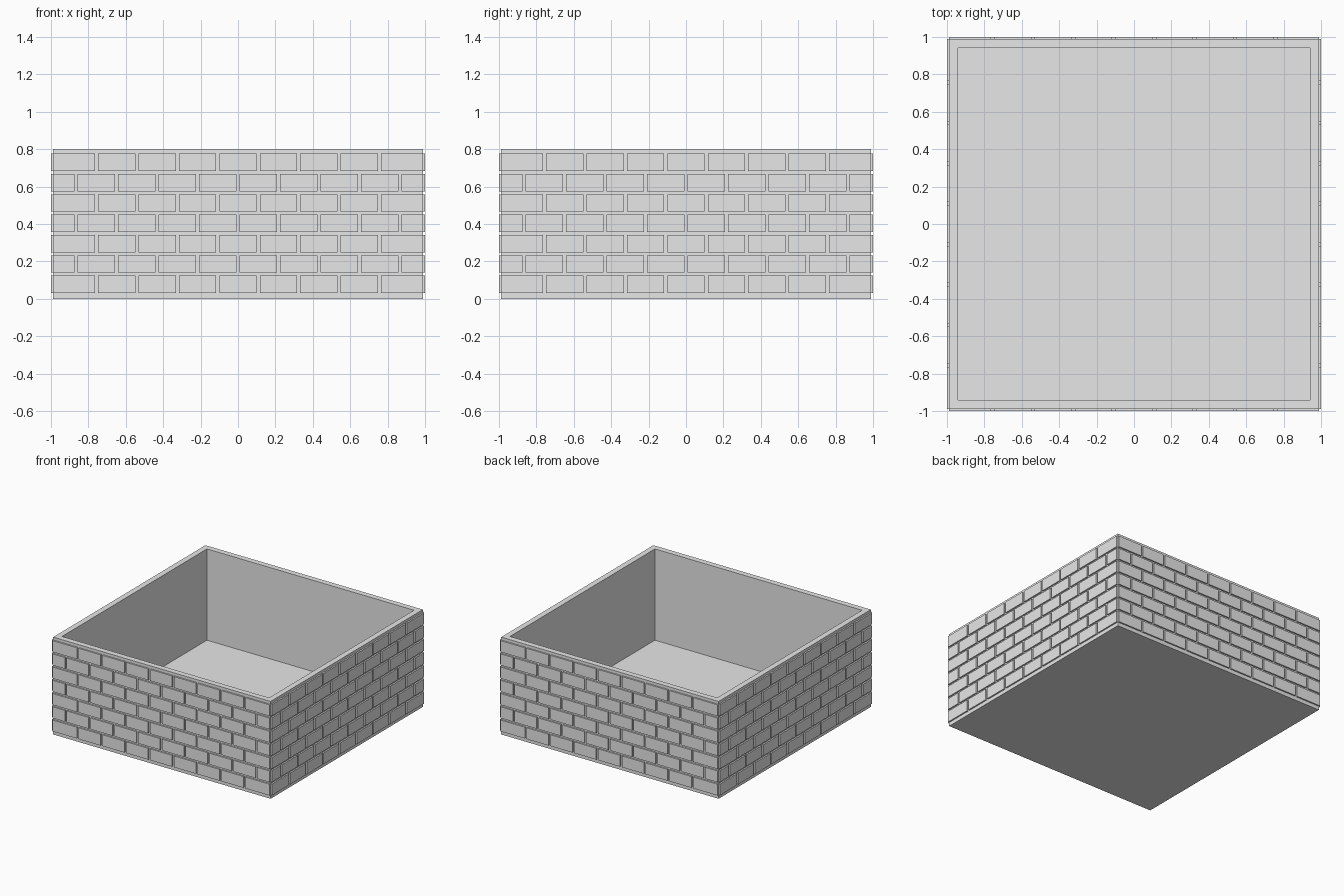
import bpy, bmesh, math
from mathutils import Matrix, Vector

if "Cube" in bpy.data.objects:
    bpy.data.objects.remove(bpy.data.objects["Cube"])

CORE, INNER, HEIGHT, FLOOR = 0.988, 0.922, 0.8, 0.05
PITCH, BRICK = 0.2163, 0.2            # brick spacing and length
ROW0, ROW_PITCH, ROW_H = 0.031, 0.1087, 0.093

stone = bpy.data.materials.new("grey_stone")
stone.diffuse_color = (0.8, 0.8, 0.8, 1)
stone.use_nodes = True
stone.node_tree.nodes["Principled BSDF"].inputs["Base Color"].default_value = stone.diffuse_color


def make_object(name, bm):
    bmesh.ops.recalc_face_normals(bm, faces=bm.faces)
    mesh = bpy.data.meshes.new(name)
    bm.to_mesh(mesh)
    bm.free()
    mesh.materials.append(stone)
    obj = bpy.data.objects.new(name, mesh)
    bpy.context.collection.objects.link(obj)
    return obj


def add_box(bm, lo, hi):
    lo, hi = Vector(lo), Vector(hi)
    m = Matrix.Translation((lo + hi) / 2) @ Matrix.Diagonal((*(hi - lo), 1))
    return bmesh.ops.create_cube(bm, size=1, matrix=m)["verts"]


# Open planter box: inset the top, then push it down to the floor
bm = bmesh.new()
add_box(bm, (-CORE, -CORE, 0), (CORE, CORE, HEIGHT))
top = max(bm.faces, key=lambda f: f.calc_center_median().z)
bmesh.ops.inset_region(bm, faces=[top], thickness=CORE - INNER)
floor = bmesh.ops.extrude_discrete_faces(bm, faces=[top])["faces"][0]
for v in floor.verts:
    v.co.z = FLOOR
make_object("planter_box", bm)


def brick_spans(row):
    """Start and end of each brick; the end bricks reach the wall edge."""
    count = 9 if row % 2 == 0 else 10
    for k in range(count):
        c = (k - (count - 1) / 2) * PITCH
        a = -CORE if k == 0 else c - BRICK / 2
        b = CORE if k == count - 1 else c + BRICK / 2
        yield a, b


# Raised bricks in running bond, one panel for each side
for i, side in enumerate(("front", "right", "back", "left")):
    bm = bmesh.new()
    for row in range(7):
        z = ROW0 + row * ROW_PITCH
        for a, b in brick_spans(row):
            add_box(bm, (a, -1, z), (b, -CORE, z + ROW_H))
    # Drop the faces that lie against the wall
    hidden = [f for f in bm.faces
              if abs(f.calc_center_median().y + CORE) < 1e-4]
    bmesh.ops.delete(bm, geom=hidden, context="FACES")
    bmesh.ops.recalc_face_normals(bm, faces=bm.faces)
    bmesh.ops.rotate(bm, verts=bm.verts, cent=(0, 0, 0),
                     matrix=Matrix.Rotation(i * math.pi / 2, 3, "Z"))
    make_object(side + "_bricks", bm)
